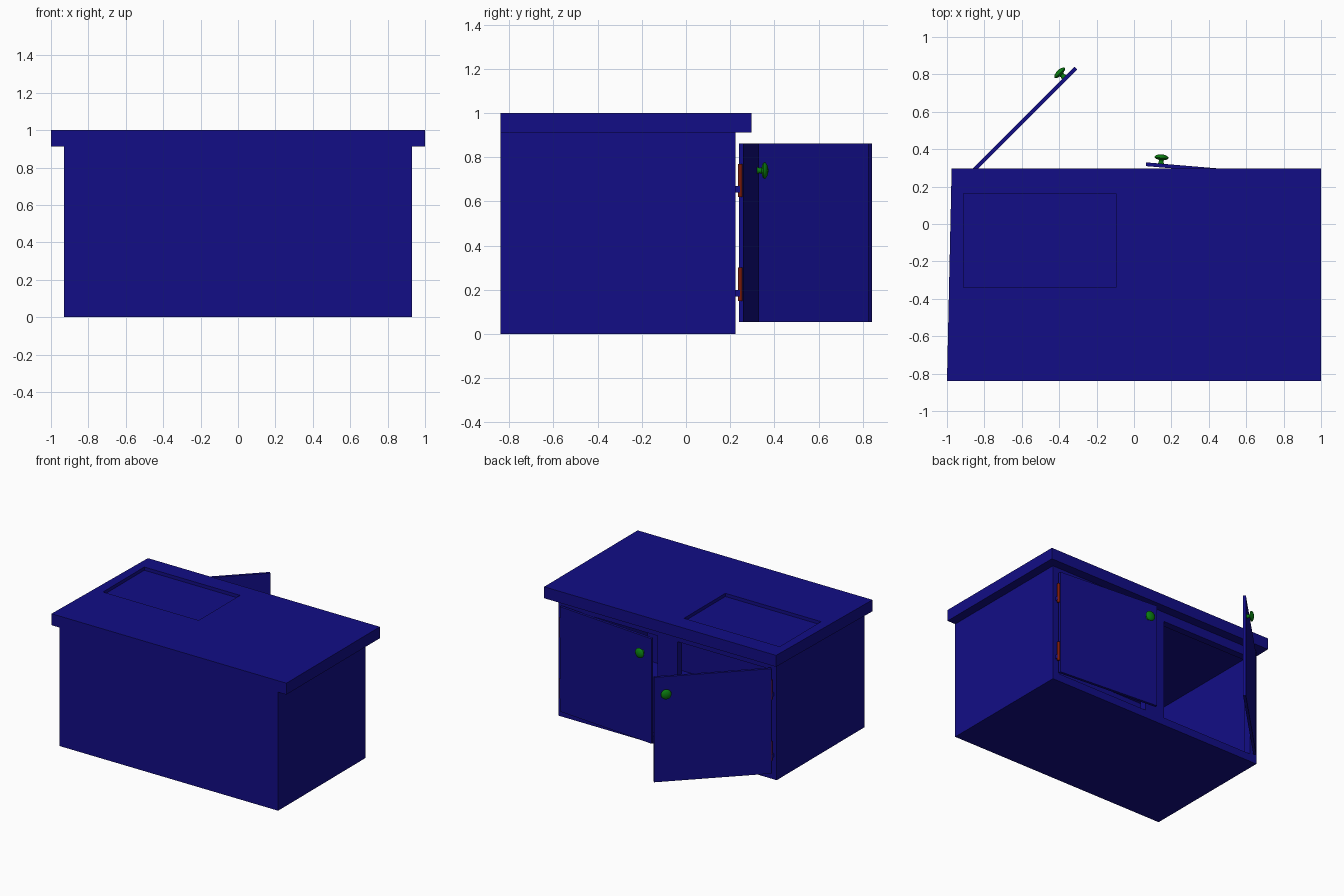
import bpy, bmesh
from math import radians, cos, sin, pi
from mathutils import Matrix

if "Cube" in bpy.data.objects:
    bpy.data.objects.remove(bpy.data.objects["Cube"])


def material(name, rgb):
    m = bpy.data.materials.new(name)
    m.diffuse_color = (*rgb, 1)
    m.use_nodes = True
    m.node_tree.nodes["Principled BSDF"].inputs["Base Color"].default_value = m.diffuse_color
    return m


BLUE = material("blue_paint", (0.006, 0.004, 0.24))
GREEN = material("green_knob", (0.003, 0.2, 0.005))
RED = material("red_hinge", (0.2, 0.01, 0.003))


def finish(name, bm, mat):
    bmesh.ops.recalc_face_normals(bm, faces=bm.faces)
    mesh = bpy.data.meshes.new(name)
    bm.to_mesh(mesh)
    bm.free()
    mesh.materials.append(mat)
    ob = bpy.data.objects.new(name, mesh)
    bpy.context.collection.objects.link(ob)
    return ob


def box(name, x, y, z, mat=BLUE):
    bm = bmesh.new()
    bmesh.ops.create_cube(bm, size=1)
    for v in bm.verts:
        v.co = [r[0] if c < 0 else r[1] for c, r in zip(v.co, (x, y, z))]
    return finish(name, bm, mat)


def lathe(name, profile, mat, steps=24):
    bm = bmesh.new()
    verts = [bm.verts.new((r, 0, z)) for r, z in profile]
    edges = [bm.edges.new(p) for p in zip(verts, verts[1:])]
    bmesh.ops.spin(bm, geom=verts + edges, cent=(0, 0, 0), axis=(0, 0, 1),
                   angle=2 * pi, steps=steps)
    bmesh.ops.remove_doubles(bm, verts=bm.verts, dist=1e-5)
    ob = finish(name, bm, mat)
    bpy.ops.object.select_all(action='DESELECT')
    ob.select_set(True)
    bpy.context.view_layer.objects.active = ob
    bpy.ops.object.shade_smooth_by_angle(angle=radians(40))
    return ob


def carve(ob, cutter):
    mod = ob.modifiers.new("cut", 'BOOLEAN')
    mod.operation, mod.solver, mod.object = 'DIFFERENCE', 'EXACT', cutter
    bpy.context.view_layer.objects.active = ob
    bpy.ops.object.modifier_apply(modifier=mod.name)
    bpy.data.objects.remove(cutter)


# Hollow cabinet with two openings at the back
body = box("cabinet_body", (-0.93, 0.93), (-0.84, 0.225), (0, 0.912))
carve(body, box("cavity", (-0.88, 0.88), (-0.79, 0.17), (0.05, 0.86)))
for x in ((-0.87, -0.085), (0.085, 0.87)):
    carve(body, box("opening", x, (0.1, 0.3), (0.06, 0.84)))

# Countertop, its left edge slightly skewed, with a shallow recessed panel
top = box("countertop", (-1, 1), (-0.84, 0.297), (0.912, 1.0))
for v in top.data.vertices:
    if v.co.x < 0 and v.co.y > 0:
        v.co.x = -0.975
carve(top, box("recess", (-0.912, -0.097), (-0.34, 0.163), (0.975, 1.1)))

# Doors with knobs and hinges: right one ajar, left one open
knob_profile = [(0, 0), (0.016, 0), (0.012, 0.012), (0.014, 0.02), (0.03, 0.024),
                (0.038, 0.031), (0.036, 0.038), (0.026, 0.045), (0.012, 0.049), (0, 0.05)]
for side, s, angle in (("right", 1, 4.8), ("left", -1, 45)):
    swing = Matrix.Translation((s * 0.89, 0.24, 0)) @ Matrix.Rotation(-s * radians(angle), 4, 'Z')
    door = box(f"{side}_door", sorted((0, -s * 0.83)), (0, 0.02), (0.055, 0.862))
    door.matrix_world = swing

    knob = lathe(f"{side}_knob", knob_profile, GREEN)
    knob.matrix_world = (swing @ Matrix.Translation((-s * 0.75, 0.02, 0.74))
                         @ Matrix.Rotation(-pi / 2, 4, 'X'))

    for level, z in (("lower", 0.15), ("upper", 0.62)):
        barrel = lathe(f"{side}_{level}_hinge",
                       [(0, 0), (0.01, 0), (0.01, 0.15), (0, 0.15)], RED, 16)
        barrel.location = (s * 0.895, 0.245, z)
        box(f"{side}_{level}_hinge_bracket", sorted((s * 0.885, s * 0.905)),
            (0.22, 0.245), (z + 0.02, z + 0.05))
